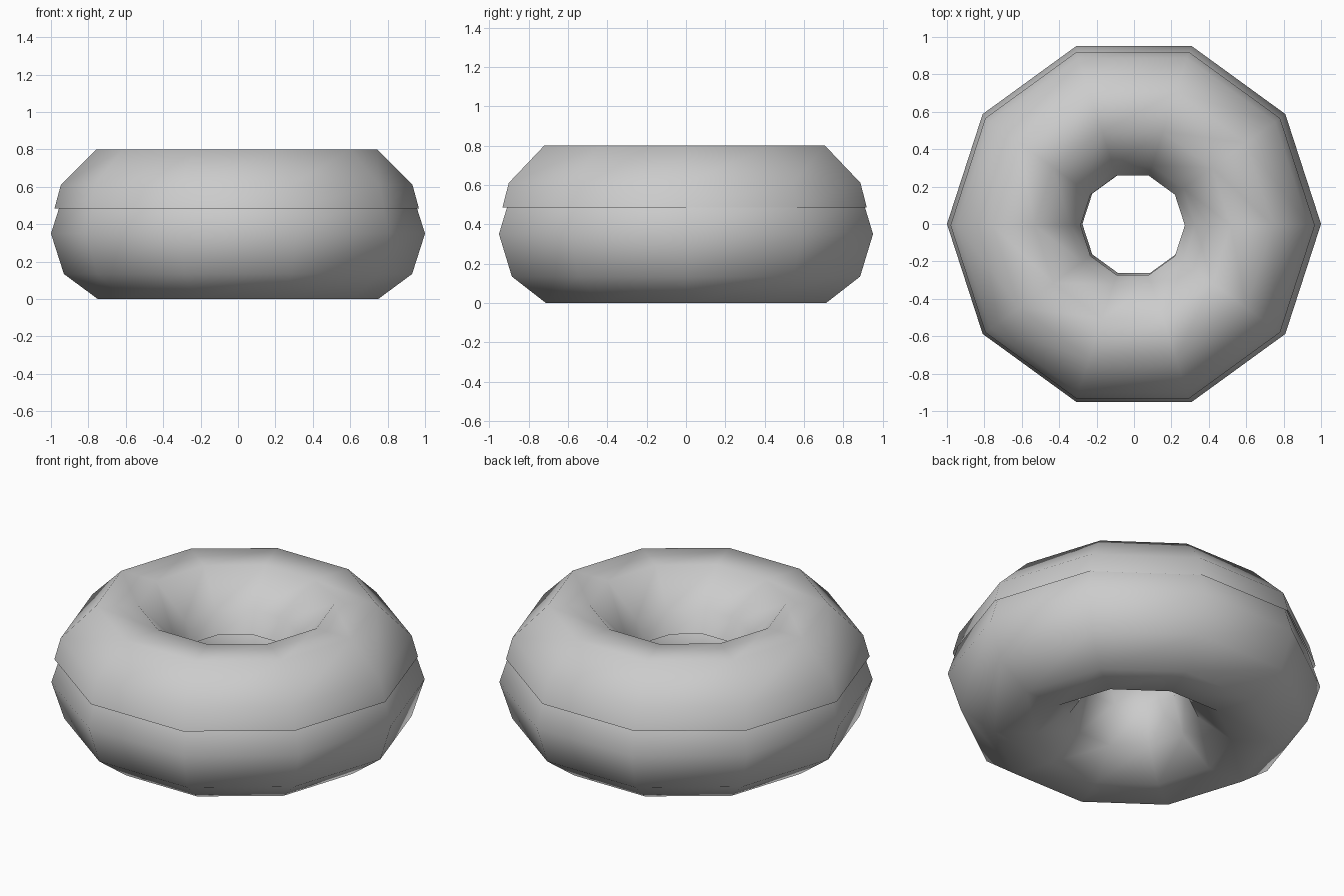
import bpy, math

if "Cube" in bpy.data.objects:
    bpy.data.objects.remove(bpy.data.objects["Cube"])

SIDES = 10


def ring_part(name, profile, closed, offset=(0.0, 0.0)):
    """Revolve a (radius, z) profile around the z axis with SIDES steps."""
    n = len(profile)
    verts = []
    for i in range(SIDES):
        a = 2 * math.pi * i / SIDES
        verts += [(r * math.cos(a) + offset[0], r * math.sin(a) + offset[1], z)
                  for r, z in profile]
    faces = []
    for i in range(SIDES):
        j = (i + 1) % SIDES
        for k in range(n if closed else n - 1):
            m = (k + 1) % n
            faces.append((i * n + k, j * n + k, j * n + m, i * n + m))
    mesh = bpy.data.meshes.new(name)
    mesh.from_pydata(verts, [], faces)
    mesh.shade_smooth()
    obj = bpy.data.objects.new(name, mesh)
    bpy.context.collection.objects.link(obj)
    return obj


# Dough: a ten-by-ten torus resting on the ground
dough = [(0.638 + 0.362 * math.cos(2 * math.pi * k / 10),
          0.35 + 0.368 * math.sin(2 * math.pi * k / 10)) for k in range(10)]
ring_part("dough", dough, True)

# Icing: open shell over the upper half, slightly off centre
icing = [(0.974, 0.485), (0.94, 0.61), (0.75, 0.80),
         (0.525, 0.80), (0.335, 0.62), (0.279, 0.50)]
ring_part("icing", icing, False, (-0.007, -0.007))
